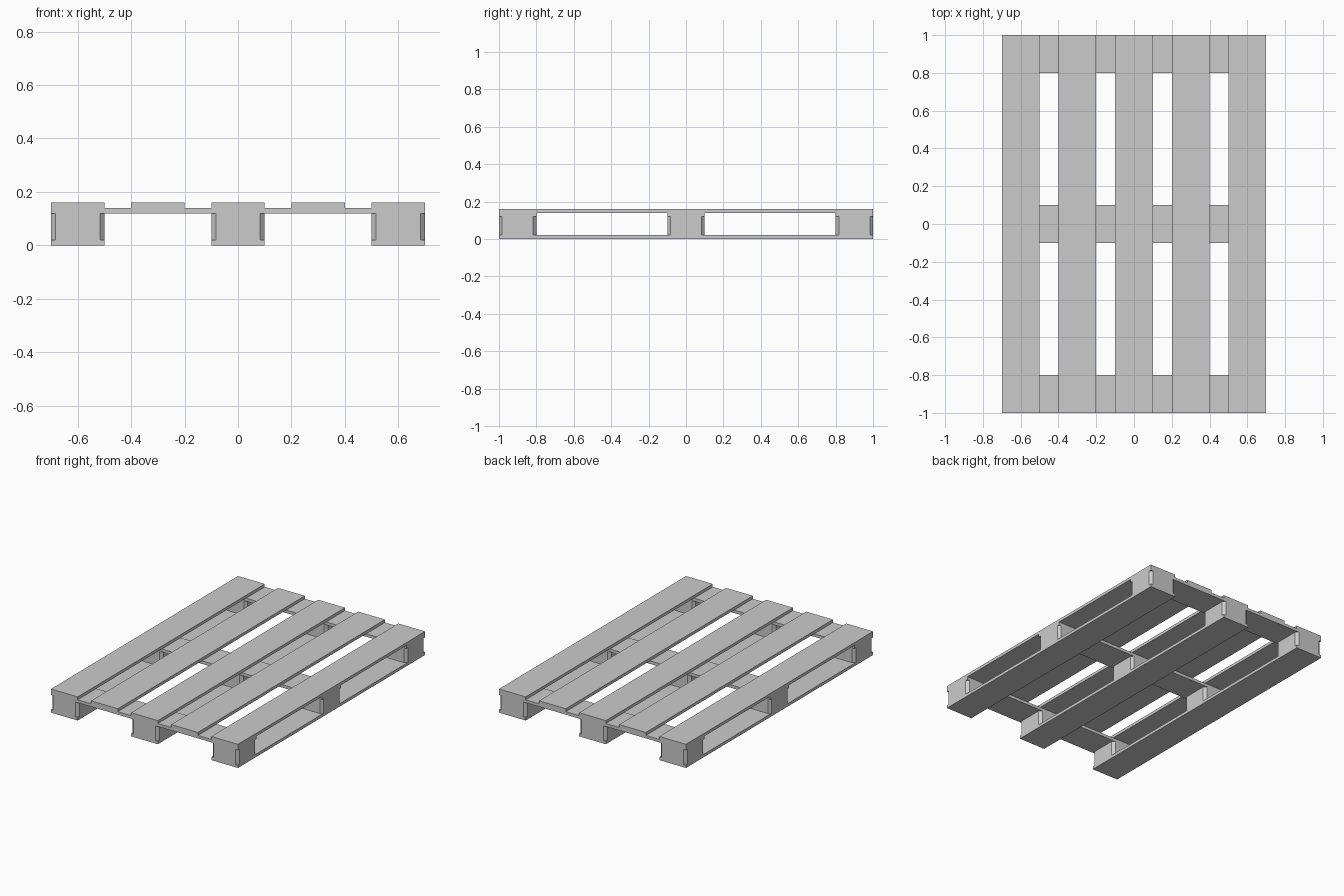
import bpy

if "Cube" in bpy.data.objects:
    bpy.data.objects.remove(bpy.data.objects["Cube"])

CHAMFER = 0.017


def prism(name, outline, z0, z1):
    """Extrude a counter-clockwise xy outline from z0 to z1."""
    n = len(outline)
    verts = [(x, y, z) for z in (z0, z1) for x, y in outline]
    faces = [tuple(reversed(range(n))), tuple(range(n, 2 * n))]
    faces += [(i, (i + 1) % n, n + (i + 1) % n, n + i) for i in range(n)]
    mesh = bpy.data.meshes.new(name)
    mesh.from_pydata(verts, [], faces)
    obj = bpy.data.objects.new(name, mesh)
    bpy.context.collection.objects.link(obj)
    return obj


def board(name, x, y, width, depth, z0, z1):
    w, d = width / 2, depth / 2
    return prism(name, [(x - w, y - d), (x + w, y - d), (x + w, y + d), (x - w, y + d)], z0, z1)


def block(name, x, y, h, z0, z1):
    """Square block with chamfered upright corners."""
    c = h - CHAMFER
    pts = [(-c, -h), (c, -h), (h, -c), (h, c), (c, h), (-c, h), (-h, c), (-h, -c)]
    return prism(name, [(x + px, y + py) for px, py in pts], z0, z1)


rows = (-0.9, 0, 0.9)
runners = (-0.6, 0, 0.6)

# Bottom runners and the blocks standing on them
for x in runners:
    board("bottom_runner", x, 0, 0.2, 2, 0, 0.02)
    for y in rows:
        block("spacer_block", x, y, 0.1, 0.02, 0.12)

# Cross boards over the blocks
for y in rows:
    board("cross_board", 0, y, 1.4, 0.2, 0.12, 0.14)

# Deck boards
for i in range(5):
    board("deck_board", -0.6 + 0.3 * i, 0, 0.2, 2, 0.14, 0.16)
